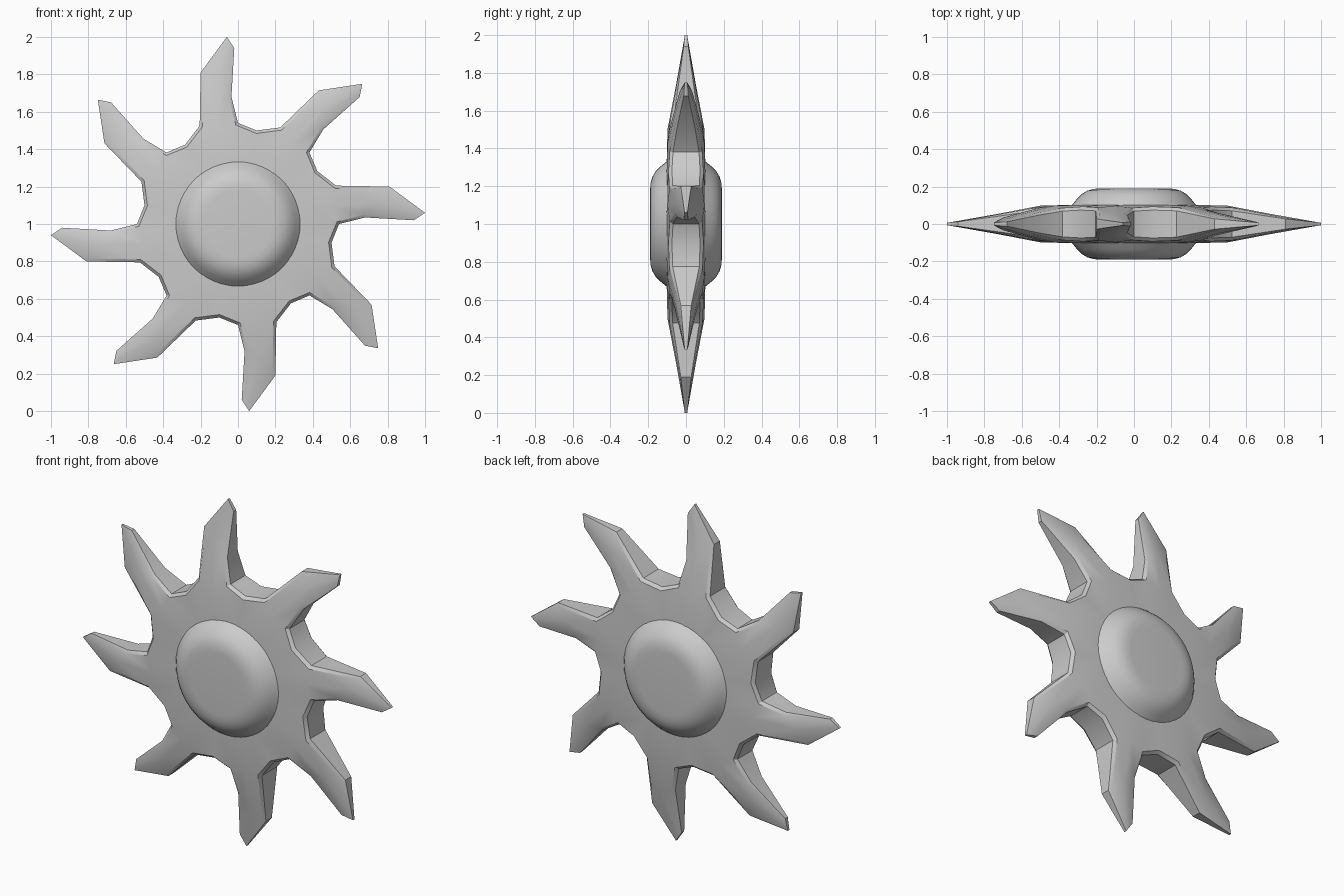
import bpy, bmesh, math
from mathutils import Vector

if "Cube" in bpy.data.objects:
    bpy.data.objects.remove(bpy.data.objects["Cube"])

ARMS = 8
CZ = 1.0
# one curved arm outline: x, z from the centre, half thickness
OUT = [(-.205, .525, .088), (-.20, .81, .034), (-.06, 1.0, .009), (-.02, .94, .015),
       (-.035, .68, .060), (.0, .54, .086), (.10, .50, .093)]
# raised points inside the arm and hidden ring under the hub
RIDGE = [(-.10, .50, .098), (-.115, .74, .052)]
RING = [(-.06, .30, .103), (.07, .295, .103)]


def spin(p, i):
    a = -2 * math.pi * i / ARMS
    return (p[0] * math.cos(a) - p[1] * math.sin(a),
            p[0] * math.sin(a) + p[1] * math.cos(a), p[2])


def smooth(obj, angle):
    bpy.ops.object.select_all(action='DESELECT')
    obj.select_set(True)
    bpy.context.view_layer.objects.active = obj
    bpy.ops.object.shade_smooth_by_angle(angle=math.radians(angle))


def finish(bm, name, angle):
    bmesh.ops.recalc_face_normals(bm, faces=bm.faces)
    me = bpy.data.meshes.new(name)
    bm.to_mesh(me)
    bm.free()
    obj = bpy.data.objects.new(name, me)
    bpy.context.collection.objects.link(obj)
    smooth(obj, angle)
    return obj


# bladed wheel
bm = bmesh.new()
outline = [spin(p, i) for i in range(ARMS) for p in OUT]
n, k = len(outline), len(OUT)
inset = []
for j, p in enumerate(outline):
    q = Vector(p[:2])
    d1 = (q - Vector(outline[j - 1][:2])).normalized()
    d2 = (Vector(outline[(j + 1) % n][:2]) - q).normalized()
    d = (d1 + d2).normalized()
    q = q + Vector((d.y, -d.x)) * .016
    inset.append((q.x, q.y, p[2]))

walls = []
for s in (-1, 1):
    def vert(p, f=1.0):
        return bm.verts.new((p[0], s * p[2] * f, p[1] + CZ))
    W = [vert(p, .8) for p in outline]
    P = [vert(p) for p in inset]
    R = [[vert(spin(p, i)) for p in RIDGE] for i in range(ARMS)]
    H = [[vert(spin(p, i)) for p in RING] for i in range(ARMS)]
    walls.append(W)
    for j in range(n):
        m = (j + 1) % n
        bm.faces.new((W[j], W[m], P[m], P[j]))
    for i in range(ARMS):
        p = P[i * k:(i + 1) * k]
        r0, r1 = R[i]
        h0, h1 = H[i]
        nxt, prev = (i + 1) % ARMS, (i - 1) % ARMS
        for f in ((p[0], p[1], r1, r0), (p[1], p[2], r1), (p[2], p[3], r1),
                  (p[3], p[4], r1), (p[4], p[5], r0, r1), (p[5], p[6], h1),
                  (p[5], h1, h0, r0), (p[0], r0, h0, H[prev][1]),
                  (p[6], P[nxt * k], h1), (P[nxt * k], H[nxt][0], h1)):
            # the last triangle is covered by the neighbouring quad
            if f[1] is not H[nxt][0]:
                bm.faces.new(f)
    bm.faces.new([v for h in H for v in h])
for j in range(n):
    m = (j + 1) % n
    bm.faces.new((walls[0][j], walls[0][m], walls[1][m], walls[1][j]))
finish(bm, "bladed_wheel", 30)

# domed hub, lathed around the y axis
prof = [(.18, .19), (.215, .188), (.25, .178), (.28, .16), (.305, .135), (.333, .10)]
prof += [(r, -y) for r, y in reversed(prof)]
SEG = 48
bm = bmesh.new()
rings = [[bm.verts.new((r * math.cos(2 * math.pi * i / SEG), y,
                        CZ + r * math.sin(2 * math.pi * i / SEG)))
          for i in range(SEG)] for r, y in prof]
for a, b in zip(rings, rings[1:]):
    for i in range(SEG):
        j = (i + 1) % SEG
        bm.faces.new((a[i], a[j], b[j], b[i]))
bm.faces.new(rings[0])
bm.faces.new(rings[-1])
finish(bm, "hub", 35)
